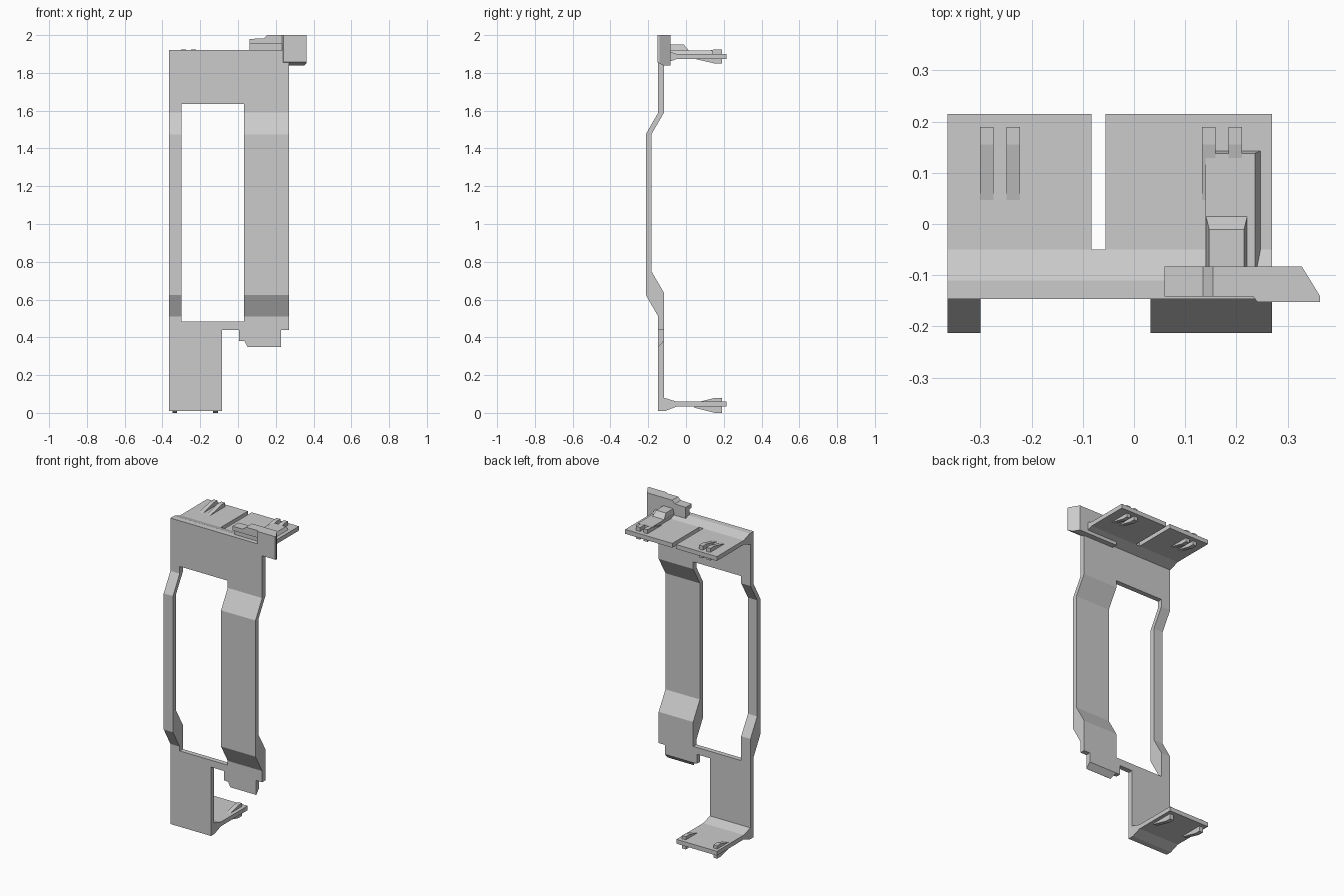
import bpy, bmesh

if "Cube" in bpy.data.objects:
    bpy.data.objects.remove(bpy.data.objects["Cube"])


def prism(name, pts, axis, a, b):
    """Extrude a 2D profile along an axis: x -> (y,z), y -> (x,z), z -> (x,y)."""
    def place(p, t):
        return {'x': (t, p[0], p[1]), 'y': (p[0], t, p[1]), 'z': (p[0], p[1], t)}[axis]
    bm = bmesh.new()
    lo = [bm.verts.new(place(p, a)) for p in pts]
    hi = [bm.verts.new(place(p, b)) for p in pts]
    bm.faces.new(lo)
    bm.faces.new(hi)
    n = len(pts)
    for i in range(n):
        j = (i + 1) % n
        bm.faces.new((lo[i], lo[j], hi[j], hi[i]))
    bmesh.ops.recalc_face_normals(bm, faces=bm.faces)
    me = bpy.data.meshes.new(name)
    bm.to_mesh(me)
    bm.free()
    ob = bpy.data.objects.new(name, me)
    bpy.context.collection.objects.link(ob)
    return ob


def rect(u0, u1, v0, v1):
    return [(u0, v0), (u1, v0), (u1, v1), (u0, v1)]


def cut(ob, cutter):
    cutter.hide_render = True
    m = ob.modifiers.new("cut", 'BOOLEAN')
    m.operation, m.solver, m.object = 'DIFFERENCE', 'EXACT', cutter
    bpy.context.view_layer.objects.active = ob
    bpy.ops.object.modifier_apply(modifier=m.name)
    bpy.data.objects.remove(cutter)


# Bracket: one folded side profile (bottom shelf, stepped wall, top shelf)
profile = [
    (-0.147, 0.01), (-0.147, 0.51), (-0.213, 0.625), (-0.213, 1.475), (-0.147, 1.59), (-0.147, 1.92),
    (-0.11, 1.92), (-0.05, 1.9), (0.215, 1.9), (0.215, 1.873), (-0.05, 1.873), (-0.116, 1.85),
    (-0.116, 1.59), (-0.183, 1.475), (-0.183, 0.75), (-0.116, 0.635), (-0.116, 0.08),
    (-0.05, 0.06), (0.215, 0.06), (0.215, 0.033), (-0.05, 0.033), (-0.11, 0.01)]
bracket = prism("bracket", profile, 'x', -0.364, 0.27)

# Window, stepped lower edge, tab chamfer and shelf slot
cut(bracket, prism("window_cutter", rect(-0.30, 0.032, 0.483, 1.635), 'y', -0.4, 0.0))
lower = [(-0.084, 0.44), (0.005, 0.44), (0.005, 0.382), (0.035, 0.38), (0.05, 0.35),
         (0.228, 0.35), (0.228, 0.44), (0.4, 0.44), (0.4, -0.1), (-0.084, -0.1)]
cut(bracket, prism("lower_cutter", lower, 'y', -0.4, 0.4))
chamfer = [(-0.157, 0.338), (-0.106, 0.392), (-0.106, 0.338)]
cut(bracket, prism("chamfer_cutter", chamfer, 'x', -0.02, 0.25))
cut(bracket, prism("slot_cutter", rect(-0.083, -0.056, -0.05, 0.3), 'z', 1.8, 2.0))

# Wedge ribs that thicken both faces of the shelf ends
def rib(name, x, z, half=0.04):
    pts = [(0.045, z + 0.0125), (0.155, z + half), (0.19, z + half),
           (0.19, z - half), (0.155, z - half), (0.045, z - 0.0125)]
    prism(name, pts, 'x', x, x + 0.026)


for x in (-0.301, -0.249, 0.133, 0.185):
    rib("top_rib", x, 1.887, 0.038)
for x in (-0.348, -0.132):
    rib("bottom_rib", x, 0.04)

# Latch: backing bar behind the wall, with overhanging stepped lip
prism("latch_bar", rect(0.06, 0.30, 1.84, 1.965), 'y', -0.118, -0.083)
lip = [(0.06, 1.955), (0.06, 1.98), (0.135, 1.982), (0.154, 2.0), (0.26, 2.0), (0.26, 1.955)]
prism("latch_lip", lip, 'y', -0.142, -0.083)

# Latch handle with slanted outer end and bevelled underside
plan = [(0.233, -0.142), (0.241, -0.152), (0.363, -0.152), (0.363, -0.14),
        (0.328, -0.083), (0.233, -0.083)]
handle = prism("latch_handle", plan, 'z', 1.84, 2.0)
cut(handle, prism("handle_cutter", [(-0.17, 1.866), (-0.11, 1.834), (-0.17, 1.80)], 'x', 0.2, 0.4))

# Latch base pad on the shelf, and raised spring arm with tapered top
pad = prism("latch_pad", rect(0.14, 0.253, -0.09, 0.145), 'z', 1.89, 1.919)
for v in pad.data.vertices:
    if v.co.z > 1.9:
        v.co.x = min(v.co.x, 0.236)
        v.co.y = min(v.co.y, 0.138)
arm = prism("latch_arm", rect(0.14, 0.222, -0.09, 0.018), 'z', 1.915, 1.949)
for v in arm.data.vertices:
    if v.co.z > 1.93:
        v.co.x = min(max(v.co.x, 0.147), 0.215)
        v.co.y = min(v.co.y, -0.011)
